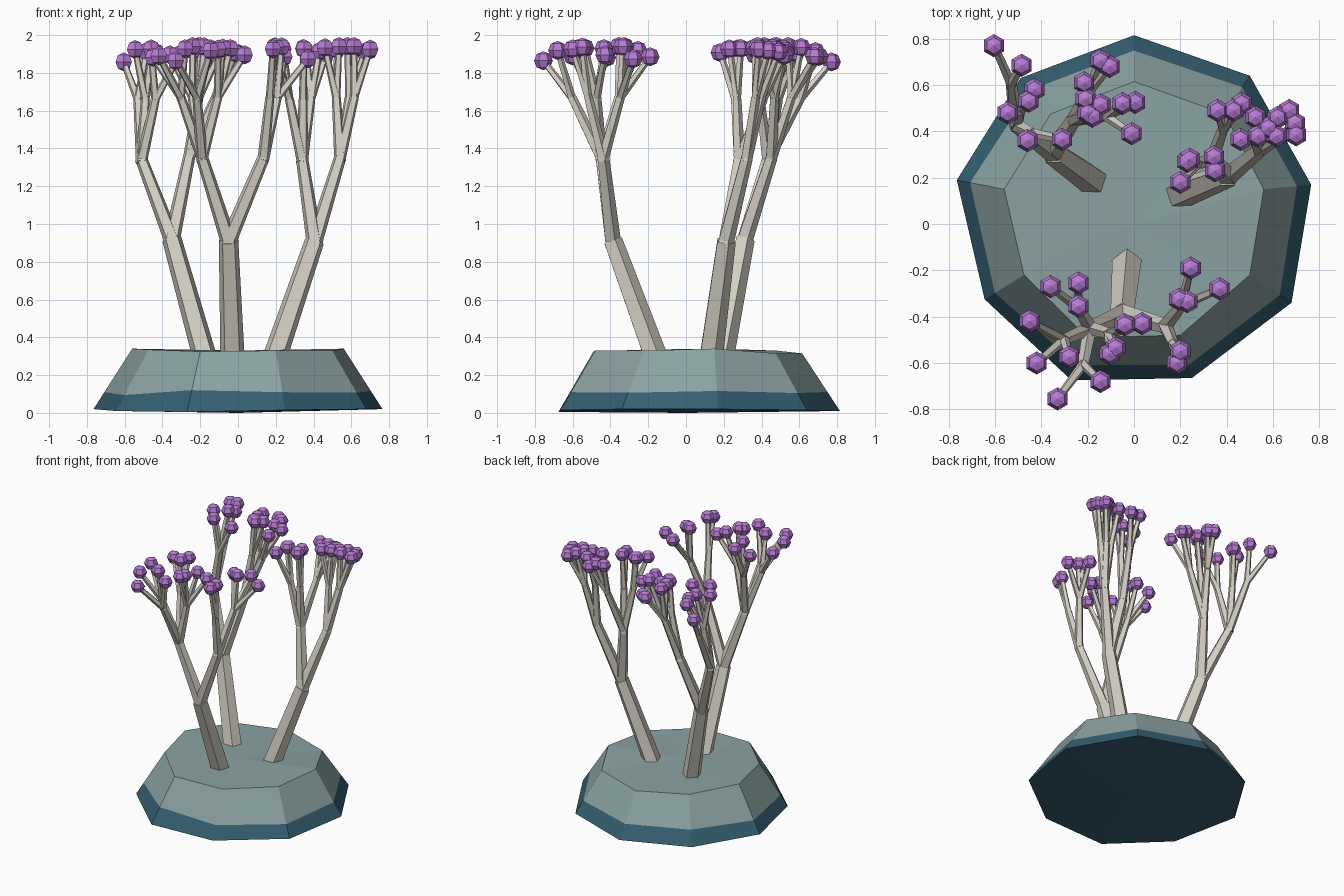
import bpy, bmesh, math
from mathutils import Vector, Matrix

if "Cube" in bpy.data.objects:
    bpy.data.objects.remove(bpy.data.objects["Cube"])


def material(name, rgb):
    m = bpy.data.materials.new(name)
    m.diffuse_color = (*rgb, 1)
    m.use_nodes = True
    m.node_tree.nodes["Principled BSDF"].inputs["Base Color"].default_value = m.diffuse_color
    return m


STONE = material("grey teal stone", (0.26, 0.36, 0.36))
DEEP = material("deep teal", (0.035, 0.115, 0.16))
BARK = material("pale bark", (0.66, 0.63, 0.56))
BERRY = material("violet", (0.47, 0.20, 0.66))


def finish(bm, name, *mats):
    bmesh.ops.recalc_face_normals(bm, faces=bm.faces)
    mesh = bpy.data.meshes.new(name)
    bm.to_mesh(mesh)
    bm.free()
    for m in mats:
        mesh.materials.append(m)
    ob = bpy.data.objects.new(name, mesh)
    bpy.context.collection.objects.link(ob)
    return ob


# Nine-sided rock base: floor outline, painted waterline, top outline
OUTER = [(0, .815), (.50, .64), (.765, .17), (.68, -.34), (.25, -.665),
         (-.27, -.675), (-.645, -.325), (-.765, .19), (-.49, .63)]
INNER = [(0, .615), (.39, .475), (.56, .15), (.50, -.22), (.20, -.48),
         (-.20, -.49), (-.475, -.22), (-.56, .15), (-.36, .475)]
FLOOR_Z = [.01, .015, .02, .02, .015, .005, .01, .02, .015]
TOP_Z = [.315, .315, .34, .33, .33, .325, .335, .34, .33]
WATERLINE = [.33, .3, .3, .28, .3, .36, .26, .28, .33]


def rock_base():
    bm = bmesh.new()
    low = [bm.verts.new((x, y, z)) for (x, y), z in zip(OUTER, FLOOR_Z)]
    top = [bm.verts.new((x, y, z)) for (x, y), z in zip(INNER, TOP_Z)]
    mid = [bm.verts.new(a.co.lerp(b.co, t)) for a, b, t in zip(low, top, WATERLINE)]
    for i in range(9):
        j = (i + 1) % 9
        bm.faces.new((low[i], low[j], mid[j], mid[i])).material_index = 1
        bm.faces.new((mid[i], mid[j], top[j], top[i]))
    centre = bm.verts.new((0, 0, .33))
    under = bm.verts.new((0, 0, 0))
    for i in range(9):
        j = (i + 1) % 9
        bm.faces.new((top[i], top[j], centre))
        bm.faces.new((low[j], low[i], under)).material_index = 1
    finish(bm, "rock_base", STONE, DEEP)


def limb(bm, a, b, r1, r2, sides=5):
    """Tapered limb from a to b."""
    d = b - a
    rot = Vector((0, 0, 1)).rotation_difference(d).to_matrix().to_4x4()
    bmesh.ops.create_cone(bm, cap_ends=True, segments=sides, radius1=r1, radius2=r2,
                          depth=d.length, matrix=Matrix.Translation((a + b) / 2) @ rot)


def berry(bm, p, r=.05):
    bmesh.ops.create_uvsphere(bm, u_segments=6, v_segments=4, radius=r,
                              matrix=Matrix.Translation(p))


def tree(name, root, fork, boughs):
    """Trunk, boughs, then one branch per cluster and one twig per berry."""
    wood, fruit = bmesh.new(), bmesh.new()
    root, fork = Vector(root), Vector(fork)
    limb(wood, root, fork, .067, .054)
    for elbow, clusters in boughs:
        elbow = Vector(elbow)
        limb(wood, fork - (elbow - fork) * .05, elbow, .046, .034)
        for tips in clusters:
            mean = sum((Vector(t) for t in tips), Vector((0, 0))) / len(tips)
            out = (mean - elbow.xy) * .58
            knot = elbow + Vector((out.x, out.y, .32))
            limb(wood, elbow - (knot - elbow) * .05, knot, .033, .025)
            for t in tips:
                run = (Vector(t) - knot.xy).length
                rise = math.sqrt(max(.27 ** 2 - run ** 2, .02))
                tip = Vector((*t, knot.z + rise))
                limb(wood, knot - (tip - knot) * .05, tip, .023, .017)
                berry(fruit, tip)
    finish(wood, name + "_branches", BARK)
    finish(fruit, name + "_berries", BERRY)


rock_base()

tree("front_tree", (-.03, -.17, .31), (-.05, -.39, .91), [
    ((-.19, -.45, 1.35), [
        [(-.36, -.27), (-.24, -.255), (-.24, -.355)],
        [(-.45, -.42), (-.42, -.60), (-.28, -.575)],
        [(-.33, -.755), (-.145, -.68)],
        [(-.105, -.56), (-.08, -.535), (-.04, -.435), (.035, -.43)]]),
    ((.135, -.44, 1.35), [
        [(.245, -.19), (.195, -.325), (.23, -.335), (.37, -.28)],
        [(.20, -.55), (.185, -.60)]])])

tree("back_left_tree", (-.18, .19, .31), (-.35, .31, .92), [
    ((-.51, .43, 1.34), [
        [(-.605, .77), (-.485, .685)],
        [(-.43, .58), (-.455, .53), (-.545, .48)],
        [(-.46, .36), (-.31, .365)]]),
    ((-.26, .45, 1.35), [
        [(-.215, .61), (-.145, .705), (-.105, .68), (-.21, .54)],
        [(-.18, .465), (-.2, .48), (-.145, .515)],
        [(-.05, .52), (.005, .525), (-.01, .39)]])])

tree("back_right_tree", (.20, .13, .31), (.405, .21, .91), [
    ((.34, .28, 1.34), [
        [(.23, .27), (.24, .28), (.20, .18)],
        [(.345, .29), (.35, .23)],
        [(.36, .49), (.43, .49), (.465, .52)]]),
    ((.54, .32, 1.35), [
        [(.525, .46), (.46, .365), (.535, .38)],
        [(.58, .415), (.62, .46), (.67, .49)],
        [(.695, .435), (.70, .385), (.615, .38)]])])
